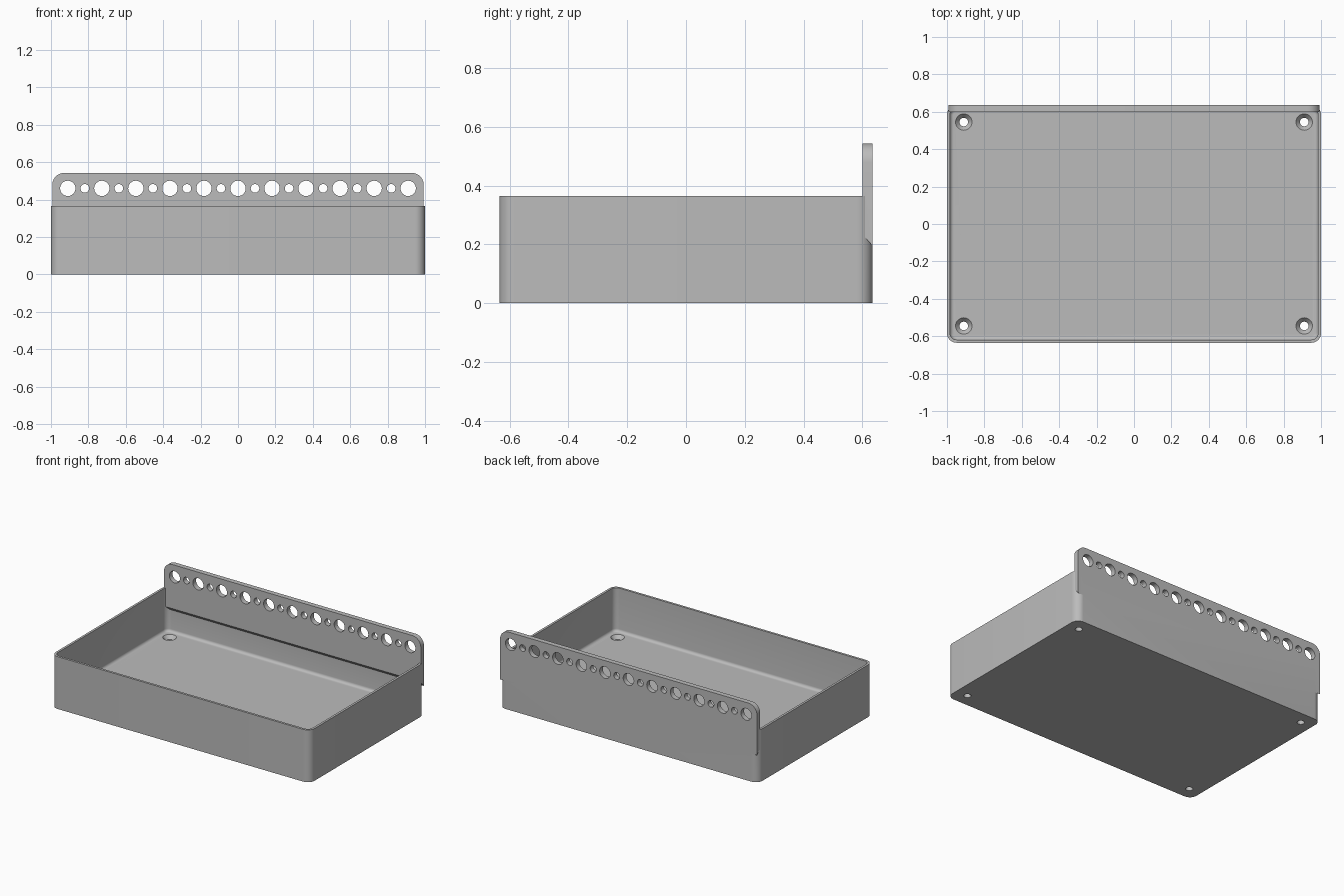
import bpy, bmesh
from math import sin, cos, pi, radians

cube = bpy.data.objects.get("Cube")
if cube:
    bpy.data.objects.remove(cube, do_unlink=True)

HALF_X, HALF_Y, HEIGHT = 1.0, 0.635, 0.365
WALL, FLOOR, CORNER = 0.016, 0.06, 0.052
PANEL_FRONT, PANEL_TOP, HOLE_Z = 0.60, 0.543, 0.46

grey = bpy.data.materials.new("plain grey")
grey.use_nodes = True
grey.diffuse_color = (0.5, 0.5, 0.5, 1)
grey.node_tree.nodes["Principled BSDF"].inputs["Base Color"].default_value = (0.5, 0.5, 0.5, 1)


def make_object(name, bm):
    bmesh.ops.recalc_face_normals(bm, faces=bm.faces)
    mesh = bpy.data.meshes.new(name)
    bm.to_mesh(mesh)
    bm.free()
    mesh.materials.append(grey)
    obj = bpy.data.objects.new(name, mesh)
    bpy.context.collection.objects.link(obj)
    return obj


def arc(cx, cy, r, start, steps=10):
    return [(cx + r * cos(start + pi / 2 * i / steps),
             cy + r * sin(start + pi / 2 * i / steps)) for i in range(steps + 1)]


def rounded_rectangle(inset):
    x, y, r = HALF_X - CORNER, HALF_Y - CORNER, CORNER - inset
    corners = [(x, y), (-x, y), (-x, -y), (x, -y)]
    return [p for i, c in enumerate(corners) for p in arc(*c, r, i * pi / 2)]


def loft(name, rings):
    """Skin a stack of equal 3D rings and cap both ends."""
    bm = bmesh.new()
    loops = [[bm.verts.new(p) for p in ring] for ring in rings]
    for a, b in zip(loops, loops[1:]):
        for i in range(len(a)):
            j = (i + 1) % len(a)
            bm.faces.new((a[i], a[j], b[j], b[i]))
    bm.faces.new(loops[0])
    bm.faces.new(loops[-1])
    return make_object(name, bm)


def combine(target, other, operation):
    mod = target.modifiers.new(operation.lower(), 'BOOLEAN')
    mod.operation, mod.object, mod.solver = operation, other, 'EXACT'
    bpy.context.view_layer.objects.active = target
    bpy.ops.object.modifier_apply(modifier=mod.name)
    bpy.data.objects.remove(other, do_unlink=True)


def circle_ring(x, y, z, r, axis='Z', n=32):
    turn = [(r * cos(2 * pi * i / n), r * sin(2 * pi * i / n)) for i in range(n)]
    return [(x + a, y + b, z) if axis == 'Z' else (x + a, y, z + b) for a, b in turn]


# Open tray: outer wall, rim, inner wall and a fillet down to the floor
fillet = 0.02
layers = [(0, 0), (0, HEIGHT), (WALL, HEIGHT)]
layers += [(WALL + fillet * (1 - cos(t * pi / 12)), FLOOR + fillet * (1 - sin(t * pi / 12)))
           for t in range(7)]
tray = loft("tray", [[(x, y, z) for x, y in rounded_rectangle(inset)]
                     for inset, z in layers])

# Hanging panel: rounded top corners and a sloping underside
px, pr = 0.993, 0.065
outline = arc(px - pr, PANEL_TOP - pr, pr, 0) + arc(-px + pr, PANEL_TOP - pr, pr, pi / 2)
outline += [(-px, None), (px, None)]
panel = loft("hanging_panel", [[(x, y, low if z is None else z) for x, z in outline]
                               for y, low in ((PANEL_FRONT, 0.235), (HALF_Y, 0.195))])
combine(tray, panel, 'UNION')

# Alternating large and small holes along the panel
for i in range(21):
    x, r = -0.91 + 0.091 * i, 0.023 if i % 2 else 0.041
    combine(tray, loft("hole_cutter", [circle_ring(x, y, HOLE_Z, r, 'Y')
                                       for y in (0.55, 0.7)]), 'DIFFERENCE')

# Countersunk screw holes in the floor corners
for x in (-0.91, 0.91):
    for y in (-0.545, 0.545):
        sink = [(-0.05, 0.023), (FLOOR - 0.025, 0.023), (FLOOR, 0.044), (0.1, 0.044)]
        combine(tray, loft("screw_cutter", [circle_ring(x, y, z, r) for z, r in sink]),
                'DIFFERENCE')

# Smooth the rounded corners, keep the edges sharp
tray.name = "wall_tray"
bpy.ops.object.select_all(action='DESELECT')
tray.select_set(True)
bpy.context.view_layer.objects.active = tray
bpy.ops.object.shade_smooth_by_angle(angle=radians(30))
